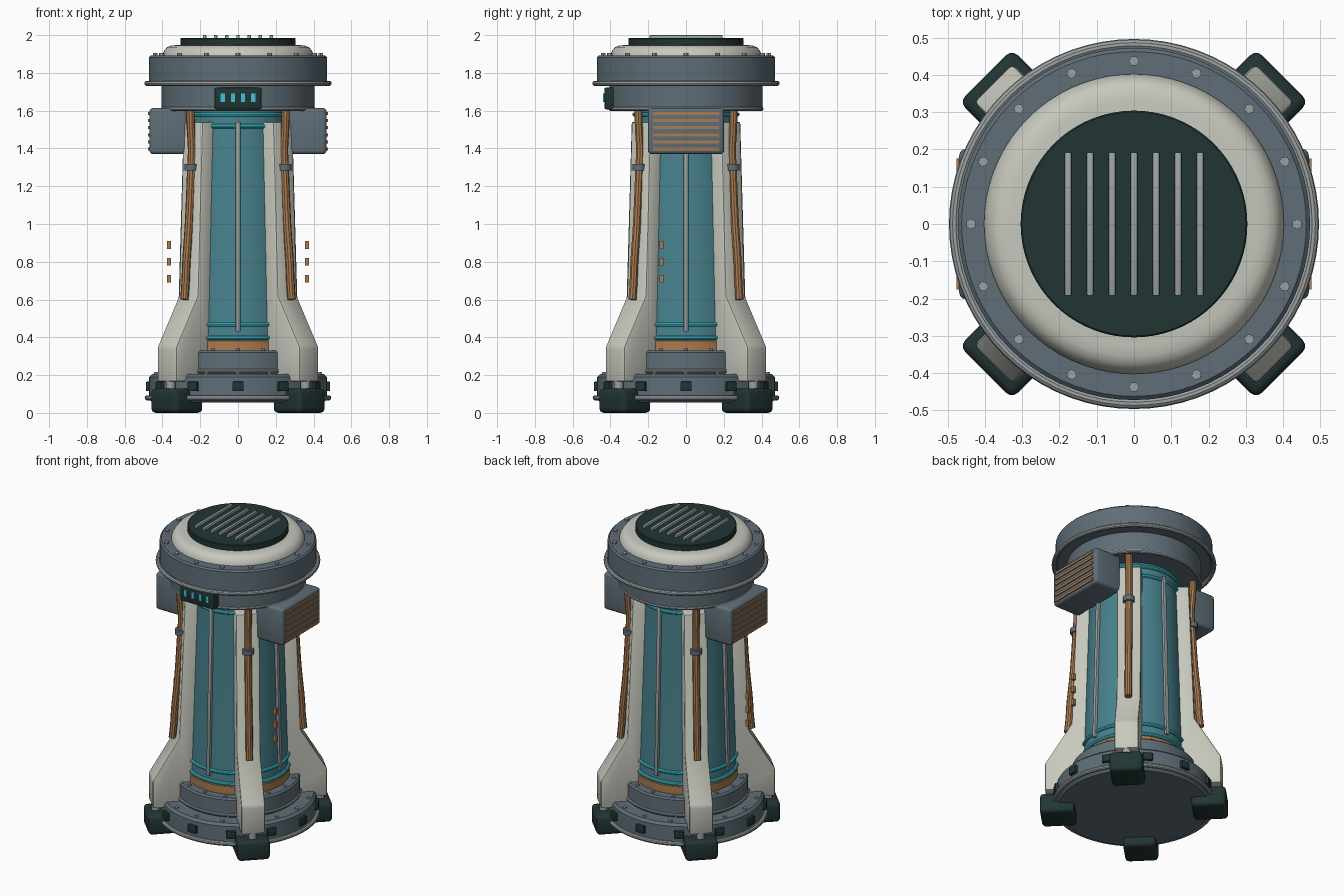
import bpy, bmesh
from math import pi, radians, cos, sin
from mathutils import Matrix, Vector

cube = bpy.data.objects.get("Cube")
if cube:
    bpy.data.objects.remove(cube, do_unlink=True)


def material(name, rgb):
    m = bpy.data.materials.new(name)
    m.use_nodes = True
    m.diffuse_color = (*rgb, 1)
    bsdf = next(n for n in m.node_tree.nodes if n.type == 'BSDF_PRINCIPLED')
    bsdf.inputs["Base Color"].default_value = (*rgb, 1)
    bsdf.inputs["Roughness"].default_value = 0.6
    return m


IVORY = material("ivory", (0.57, 0.58, 0.51))
SLATE = material("slate", (0.115, 0.155, 0.185))
DARK = material("dark green", (0.015, 0.035, 0.034))
GREY = material("light grey", (0.33, 0.36, 0.36))
TEAL = material("teal glass", (0.065, 0.225, 0.27))
CYAN = material("cyan glow", (0.05, 0.55, 0.66))
COPPER = material("copper", (0.40, 0.20, 0.08))

DIAGONALS = [radians(45 + 90 * i) for i in range(4)]


def spaced(count):
    return [2 * pi * i / count for i in range(count)]


def finish(ob, bevel=0, segments=2):
    bpy.ops.object.select_all(action='DESELECT')
    ob.select_set(True)
    bpy.context.view_layer.objects.active = ob
    if bevel:
        mod = ob.modifiers.new("Bevel", 'BEVEL')
        mod.width, mod.segments = bevel, segments
        bpy.ops.object.modifier_apply(modifier=mod.name)
    bpy.ops.object.shade_smooth_by_angle(angle=radians(35))
    return ob


def make(name, bm, mat, bevel=0, segments=2):
    bmesh.ops.recalc_face_normals(bm, faces=bm.faces)
    me = bpy.data.meshes.new(name)
    bm.to_mesh(me)
    bm.free()
    me.materials.append(mat)
    ob = bpy.data.objects.new(name, me)
    bpy.context.collection.objects.link(ob)
    return finish(ob, bevel, segments)


def turn(angle):
    return Matrix.Rotation(angle, 4, 'Z')


def lathe(name, profile, mat, bevel=0):
    """Revolve (radius, z) points around the vertical axis."""
    bm = bmesh.new()
    verts = [bm.verts.new((r, 0, z)) for r, z in profile]
    edges = [bm.edges.new(pair) for pair in zip(verts, verts[1:])]
    bmesh.ops.spin(bm, geom=verts + edges, cent=(0, 0, 0), axis=(0, 0, 1),
                   angle=2 * pi, steps=72, use_merge=True)
    bmesh.ops.remove_doubles(bm, verts=bm.verts, dist=1e-5)
    return make(name, bm, mat)


def drum(name, r, z0, z1, mat, c=0.01):
    """Solid disc with chamfered rims."""
    return lathe(name, [(0, z0), (r - c, z0), (r, z0 + c), (r, z1 - c),
                        (r - c, z1), (0, z1)], mat)


def torus(name, radius, z, tube, mat):
    pts = [(radius + tube * cos(a), z + tube * sin(a)) for a in spaced(10)]
    return lathe(name, pts + pts[:1], mat)


def boxes(name, size, centres, mat, angles=(0,), bevel=0, segments=2):
    """Boxes at every centre, repeated at every angle round the axis."""
    bm = bmesh.new()
    for a in angles:
        for c in centres:
            bmesh.ops.create_cube(bm, size=1, matrix=turn(a) @ Matrix.Translation(c)
                                  @ Matrix.Diagonal((*size, 1)))
    return make(name, bm, mat, bevel, segments)


def studs(name, r, z, radius, height, mat, angles, sides=6):
    bm = bmesh.new()
    for a in angles:
        bmesh.ops.create_cone(bm, cap_ends=True, segments=sides, radius1=radius,
                              radius2=radius, depth=height,
                              matrix=turn(a) @ Matrix.Translation((r, 0, z)))
    return make(name, bm, mat)


# Base
drum("base_plate", 0.47, 0.055, 0.205, SLATE, 0.015)
torus("base_trim", 0.48, 0.08, 0.014, GREY)
drum("base_step", 0.375, 0.2, 0.33, SLATE)
torus("step_trim", 0.375, 0.222, 0.01, GREY)
boxes("base_blocks", (0.03, 0.06, 0.05), [(0.473, 0, 0.14)], DARK, spaced(12), 0.004)
studs("base_bolts", 0.435, 0.208, 0.012, 0.016, GREY, spaced(16))
studs("step_bolts", 0.345, 0.334, 0.011, 0.016, GREY, spaced(16))

# Core
drum("copper_collar", 0.312, 0.32, 0.385, COPPER, 0.005)
lathe("core", [(0, 0.37), (0.304, 0.37), (0.27, 1.55), (0.27, 1.66), (0, 1.66)], TEAL)
for label, z, r in (("lower", 0.397, 0.306), ("second", 0.468, 0.303),
                    ("third", 1.517, 0.272), ("upper", 1.58, 0.272)):
    torus(label + "_glow_ring", r, z, 0.012, CYAN)

# Slim ribs leaning with the core
bm = bmesh.new()
for a in spaced(4):
    lean = Matrix.Rotation(-0.029, 4, 'Y')
    bmesh.ops.create_cube(bm, size=1, matrix=turn(a) @ Matrix.Translation((0.291, 0, 0.985))
                          @ lean @ Matrix.Diagonal((0.024, 0.024, 1.11, 1)))
make("core_ribs", bm, GREY, 0.004)

# Buttress legs
LEG = [(0.25, 0.165), (0.533, 0.165), (0.533, 0.35), (0.372, 0.62),
       (0.338, 1.54), (0.22, 1.54)]
bm = bmesh.new()
for a in DIAGONALS:
    face = bm.faces.new([bm.verts.new(turn(a) @ Vector((r, -0.073, z))) for r, z in LEG])
    new = bmesh.ops.extrude_face_region(bm, geom=[face])["geom"]
    bmesh.ops.translate(bm, vec=turn(a) @ Vector((0, 0.146, 0)),
                        verts=[v for v in new if isinstance(v, bmesh.types.BMVert)])
make("legs", bm, IVORY, 0.012)

# Feet
boxes("feet", (0.21, 0.2, 0.13), [(0.458, 0, 0.065)], DARK, DIAGONALS, 0.024, 3)
studs("ankle_pins", 0.505, 0.145, 0.025, 0.05, GREY, DIAGONALS, 16)

# Pipes down the legs
PATH = [(0.356, 1.63), (0.356, 1.52), (0.342, 1.4), (0.35, 1.3),
        (0.366, 1.0), (0.388, 0.8), (0.392, 0.68), (0.402, 0.6)]
curve = bpy.data.curves.new("pipes", 'CURVE')
curve.dimensions = '3D'
curve.bevel_depth, curve.bevel_resolution = 0.022, 3
curve.use_fill_caps = True
for a in DIAGONALS:
    spline = curve.splines.new('NURBS')
    spline.points.add(len(PATH) - 1)
    spline.use_endpoint_u = True
    spline.order_u, spline.resolution_u = 3, 4
    for p, (r, z) in zip(spline.points, PATH):
        p.co = (r * cos(a), r * sin(a), z, 1)
curve.materials.append(COPPER)
pipes = bpy.data.objects.new("pipes", curve)
bpy.context.collection.objects.link(pipes)
bpy.ops.object.select_all(action='DESELECT')
pipes.select_set(True)
bpy.context.view_layer.objects.active = pipes
bpy.ops.object.convert(target='MESH')
finish(bpy.context.view_layer.objects.active)
studs("pipe_clamps", 0.351, 1.3, 0.035, 0.034, SLATE, DIAGONALS, 16)

# Small copper contacts beside the core
boxes("contacts", (0.022, 0.02, 0.042),
      [(s * 0.366, -0.13, z) for s in (-1, 1) for z in (0.71, 0.8, 0.888)], COPPER)

# Head
drum("lower_collar", 0.405, 1.605, 1.75, SLATE)
torus("lower_collar_trim", 0.398, 1.61, 0.012, GREY)
drum("upper_collar", 0.472, 1.745, 1.892, SLATE)
torus("upper_collar_trim", 0.482, 1.745, 0.014, GREY)
studs("collar_bolts", 0.437, 1.896, 0.014, 0.016, GREY, spaced(16))
lathe("cap", [(0, 1.88), (0.402, 1.88), (0.402, 1.897), (0.388, 1.922), (0.375, 1.936),
              (0.355, 1.944), (0.33, 1.947), (0, 1.947)], IVORY)
drum("vent_disc", 0.304, 1.94, 1.984, DARK, 0.004)
boxes("vent_bars", (0.018, 0.384, 0.03),
      [(0.059 * i, 0, 1.985) for i in range(-3, 4)], GREY, bevel=0.003)

# Front status panel
boxes("status_panel", (0.25, 0.06, 0.115), [(0, -0.402, 1.665)], DARK, bevel=0.008)
boxes("status_lights", (0.022, 0.012, 0.046),
      [(0.054 * (i - 1.5), -0.433, 1.668) for i in range(4)], CYAN)

# Side radiators
boxes("radiators", (0.2, 0.404, 0.245), [(0.369, 0, 1.492)], SLATE, (0, pi), 0.02, 3)
boxes("radiator_slats", (0.014, 0.35, 0.016),
      [(0.469, 0, 1.396 + 0.038 * i) for i in range(6)], COPPER, (0, pi))
